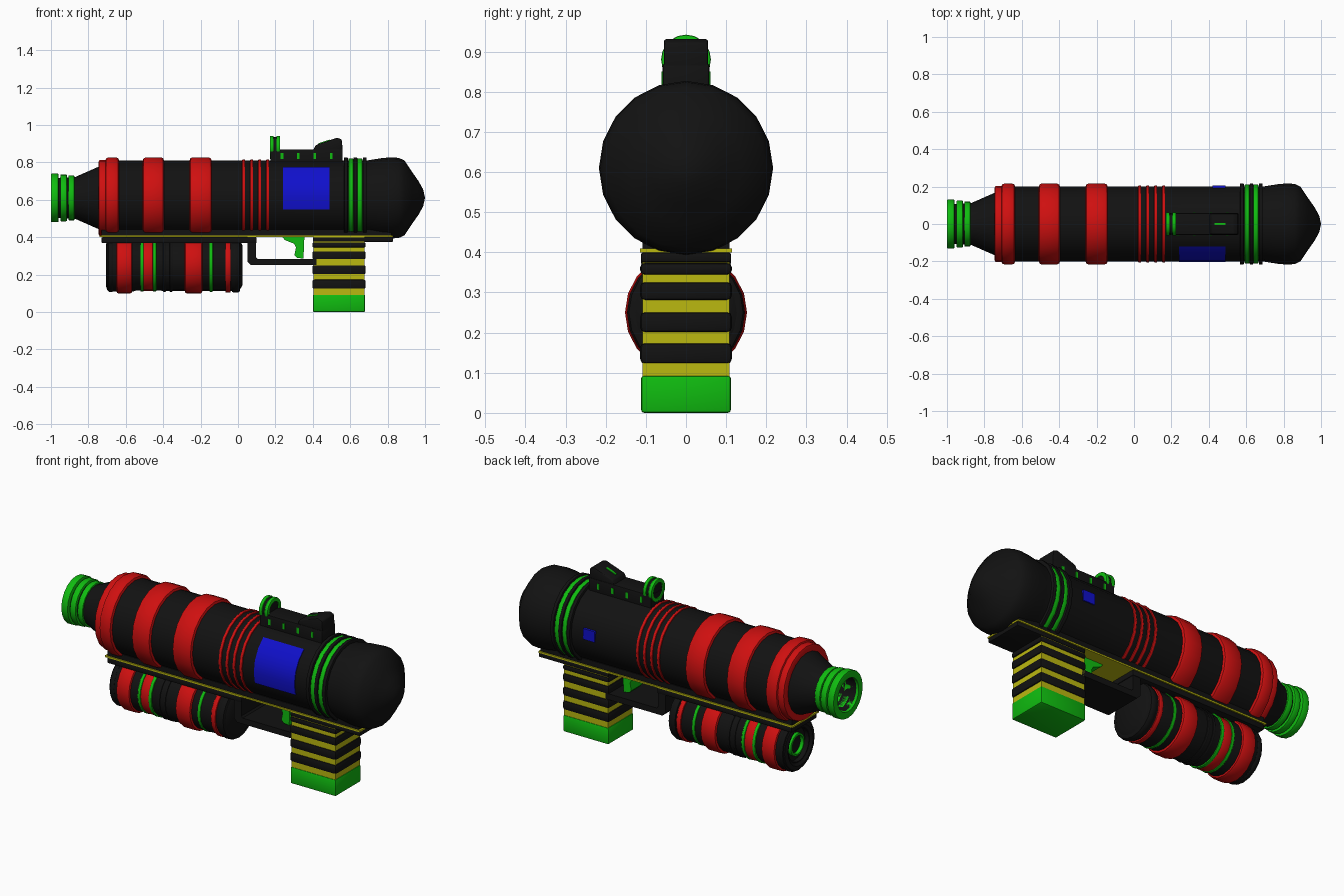
import bpy, bmesh, math

if "Cube" in bpy.data.objects:
    bpy.data.objects.remove(bpy.data.objects["Cube"])

def material(name, rgb):
    m = bpy.data.materials.new(name)
    m.diffuse_color = (*rgb, 1)
    m.use_nodes = True
    m.node_tree.nodes["Principled BSDF"].inputs["Base Color"].default_value = m.diffuse_color
    return m

BLACK = material("black", (.006, .006, .006))
RED = material("red", (.62, .005, .005))
GREEN = material("green", (.005, .5, .005))
BLUE = material("blue", (.005, .005, .6))
YELLOW = material("yellow", (.5, .48, .005))
AXIS, TANK = .61, .25          # heights of the barrel and canister axes

def finish(name, bm, mat, angle=40):
    bmesh.ops.remove_doubles(bm, verts=bm.verts, dist=1e-5)
    bmesh.ops.recalc_face_normals(bm, faces=bm.faces)
    me = bpy.data.meshes.new(name)
    bm.to_mesh(me)
    bm.free()
    me.materials.append(mat)
    me.shade_smooth()
    me.set_sharp_from_angle(angle=math.radians(angle))
    ob = bpy.data.objects.new(name, me)
    bpy.context.collection.objects.link(ob)
    return ob

def lathe(name, profile, mat, z, start=0, steps=20):
    """Turn (x, radius) points round the x axis in 18 degree steps."""
    bm = bmesh.new()
    rows = []
    for i in range(steps + 1):
        a = math.radians(start + 18 * i)
        rows.append([bm.verts.new((x, -r * math.cos(a), z + r * math.sin(a)))
                     for x, r in profile])
    for p, q in zip(rows, rows[1:]):
        for j in range(len(profile) - 1):
            bm.faces.new((p[j], q[j], q[j + 1], p[j + 1]))
    bmesh.ops.dissolve_degenerate(bm, dist=1e-6, edges=bm.edges)
    return finish(name, bm, mat)

def band(name, x0, x1, r_in, r, mat, z=AXIS, b=.004):
    lathe(name, [(x0, r_in), (x0, r - b), (x0 + .3 * b, r - .3 * b), (x0 + b, r),
                 (x1 - b, r), (x1 - .3 * b, r - .3 * b), (x1, r - b), (x1, r_in),
                 (x0, r_in)], mat, z)

def plate(name, outline, half, mat, bevel=0):
    """Extrude an (x, z) outline across y."""
    bm = bmesh.new()
    f = bm.faces.new([bm.verts.new((x, -half, z)) for x, z in outline])
    ext = bmesh.ops.extrude_face_region(bm, geom=[f])
    bmesh.ops.translate(bm, vec=(0, 2 * half, 0),
                        verts=[v for v in ext["geom"] if isinstance(v, bmesh.types.BMVert)])
    if bevel:
        bmesh.ops.bevel(bm, geom=bm.edges[:], offset=bevel, segments=2,
                        profile=.5, affect='EDGES')
    return finish(name, bm, mat)

def box(name, x0, x1, z0, z1, half, mat, y=0, bevel=0):
    ob = plate(name, [(x0, z0), (x1, z0), (x1, z1), (x0, z1)], half, mat, bevel)
    ob.location.y = y
    return ob

# Barrel: bore, cone, tube and rounded rear dome
lathe("barrel", [(-.80, 0), (-.80, .092), (-.985, .092), (-.985, .106), (-.87, .112),
                 (-.745, .167), (-.74, .2), (.69, .2), (.72, .205), (.77, .213),
                 (.82, .217), (.86, .214), (.89, .2), (.93, .14), (.965, .09),
                 (.99, .045), (1.0, 0)], BLACK, AXIS)

# Muzzle rings
for i, (x0, x1, r) in enumerate([(-1, -.96, .13), (-.95, -.915, .125), (-.907, -.875, .12)]):
    band(f"muzzle_ring_{i}", x0, x1, .092, r, GREEN)

# Red barrel bands and thin ribs
band("front_collar", -.745, -.69, .16, .204, RED, b=.01)
for i, (x0, x1) in enumerate([(-.71, -.635), (-.51, -.395), (-.26, -.14)]):
    band(f"barrel_band_{i}", x0, x1, .19, .217, RED, b=.018)
for i in range(4):
    x = .03 + .043 * i
    band(f"red_rib_{i}", x - .008, x + .008, .19, .206, RED)

# Rear rings, alternating black and green
for i, x in enumerate((.577, .628, .678)):
    band(f"rear_black_ring_{i}", x - .01, x + .01, .19, .217, BLACK)
for i, x in enumerate((.604, .652)):
    band(f"rear_green_ring_{i}", x - .013, x + .013, .19, .211, GREEN)

# Curved side window and small button on the other side
lathe("side_window", [(.24, .19), (.24, .204), (.49, .204), (.49, .19)], BLUE, AXIS, -18, 4)
box("side_button", .42, .49, .60, .66, .012, BLUE, y=.193)

# Top rail with side markers
box("top_rail", .20, .56, .78, .87, .058, BLACK, bevel=.006)
for side in (-1, 1):
    for i in range(4):
        x = .235 + .088 * i
        box(f"rail_marker_{i}_{side}", x - .007, x + .007, .818, .85, .004, GREEN, y=side * .057)

# Front sight: two green rims round a dark disc
band("front_sight_rim_a", .17, .19, .042, .062, GREEN, z=.88)
band("front_sight_rim_b", .205, .225, .042, .062, GREEN, z=.88)
lathe("front_sight_disc", [(.178, 0), (.178, .055), (.217, .055), (.217, 0)], BLACK, .88)
box("front_sight_base", .175, .22, .79, .87, .058, BLACK)

# Rear sight wedge with a green top strip
plate("rear_sight", [(.40, .86), (.415, .892), (.53, .932), (.555, .922), (.56, .86)],
      .055, BLACK, bevel=.006)
plate("rear_sight_strip", [(.43, .895), (.49, .915), (.49, .922), (.43, .902)], .006, GREEN)

# Under rail with yellow trim
box("under_rail_front", -.73, .10, .368, .40, .112, BLACK, bevel=.006)
box("under_rail_rear", .40, .83, .375, .40, .112, BLACK, bevel=.006)
box("under_rail_trim", -.74, .83, .40, .409, .115, YELLOW)
box("under_rail_top", -.73, .82, .409, .44, .108, BLACK)

# Trigger guard and trigger
plate("trigger_guard", [(.05, .40), (.05, .27), (.07, .25), (.42, .25), (.42, .283),
                        (.105, .283), (.096, .292), (.096, .40)], .108, BLACK)
plate("trigger", [(.235, .405), (.25, .385), (.30, .365), (.31, .345), (.302, .305),
                  (.315, .29), (.35, .285), (.355, .405)], .05, GREEN)

# Grip: yellow core, black ridges, green foot
box("grip_core", .405, .675, .05, .40, .108, YELLOW)
for i, (z0, z1) in enumerate([(.122, .175), (.2, .252), (.28, .327), (.343, .375)]):
    box(f"grip_ridge_{i}", .397, .683, z0, z1, .114, BLACK, bevel=.012)
box("grip_foot", .40, .68, 0, .093, .112, GREEN, bevel=.008)

# Canister with recessed front face
lathe("canister", [(-.67, 0), (-.67, .09), (-.695, .095), (-.706, .11), (-.70, .132),
                   (-.685, .14), (-.56, .14), (-.54, .134), (-.42, .134), (-.4, .138),
                   (-.02, .138), (.01, .13), (.025, .105), (.025, 0)], BLACK, TANK)
band("canister_front_lip", -.695, -.665, .09, .143, BLACK, TANK, .008)
band("canister_face_ring", -.69, -.665, .05, .062, GREEN, TANK)
for name, x0, x1, r, mat, b in [
        ("red_front", -.65, -.565, .152, RED, .014),
        ("green_a", -.522, -.505, .141, GREEN, .003),
        ("red_middle", -.505, -.455, .138, RED, .003),
        ("green_b", -.455, -.437, .141, GREEN, .003),
        ("black_a", -.40, -.385, .142, BLACK, .003),
        ("black_b", -.365, -.35, .142, BLACK, .003),
        ("red_rear", -.285, -.19, .152, RED, .014),
        ("green_c", -.152, -.135, .142, GREEN, .003),
        ("red_thin", -.067, -.04, .146, RED, .004),
        ("black_end", -.036, .012, .147, BLACK, .016)]:
    band("canister_" + name, x0, x1, .12, r, mat, TANK, b)
